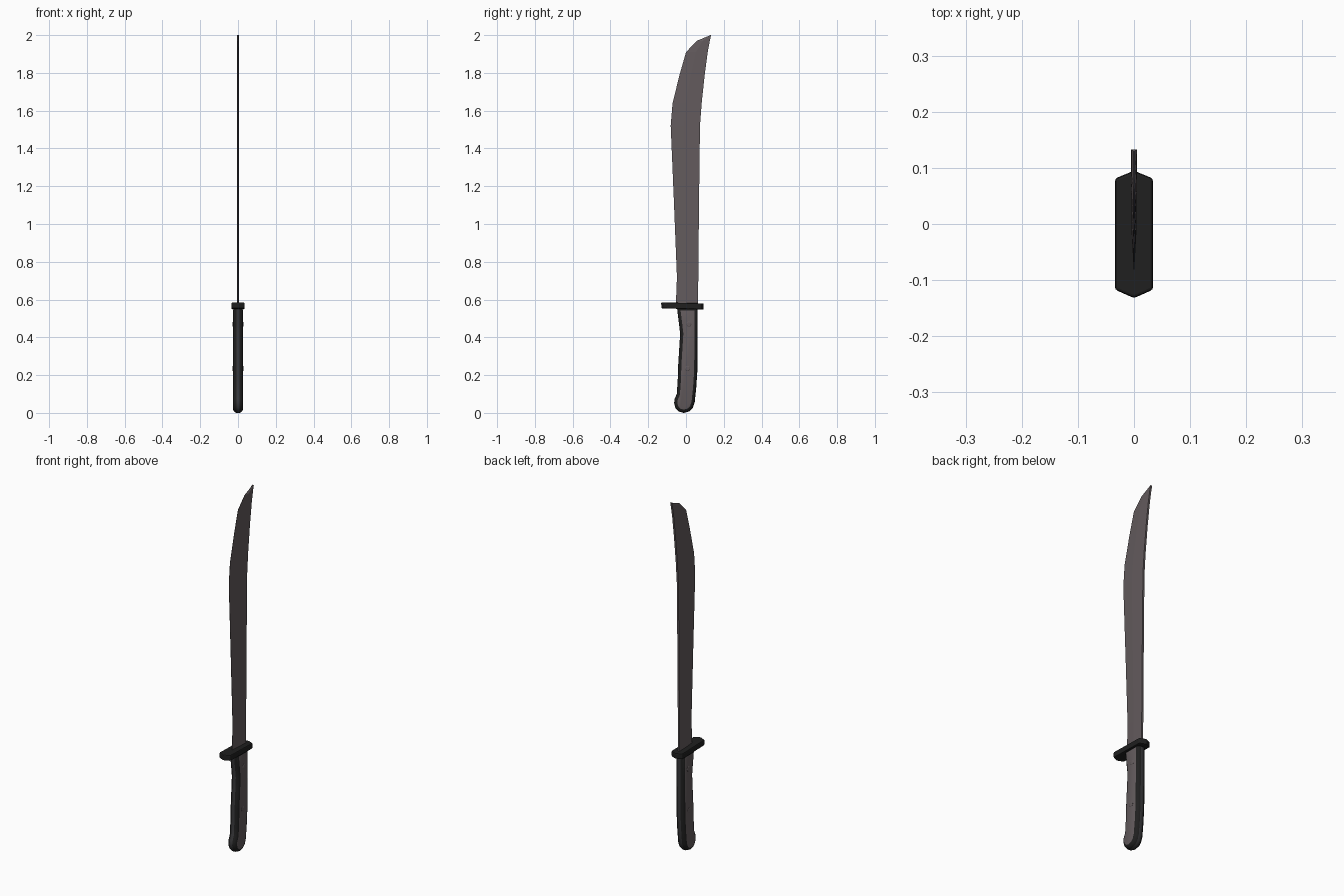
import bpy, bmesh, math
from mathutils import Vector

if "Cube" in bpy.data.objects:
    bpy.data.objects.remove(bpy.data.objects["Cube"])


def material(name, rgb):
    m = bpy.data.materials.new(name)
    m.diffuse_color = (*rgb, 1)
    m.use_nodes = True
    m.node_tree.nodes["Principled BSDF"].inputs["Base Color"].default_value = m.diffuse_color
    return m


STEEL = material("warm grey steel", (0.125, 0.105, 0.11))
BLACK = material("black", (0.014, 0.014, 0.014))
CHARCOAL = material("charcoal edge", (0.04, 0.04, 0.043))


def finish(bm, name, mats, smooth=None):
    bmesh.ops.recalc_face_normals(bm, faces=bm.faces)
    me = bpy.data.meshes.new(name)
    bm.to_mesh(me)
    bm.free()
    ob = bpy.data.objects.new(name, me)
    bpy.context.collection.objects.link(ob)
    for m in mats:
        me.materials.append(m)
    if smooth:
        bpy.ops.object.select_all(action='DESELECT')
        ob.select_set(True)
        bpy.context.view_layer.objects.active = ob
        bpy.ops.object.shade_smooth_by_angle(angle=math.radians(smooth))
    return ob


def inset(pts, d):
    """Move a counter-clockwise (y, z) outline inwards by d."""
    out, n = [], len(pts)
    for i in range(n):
        p, a, b = Vector(pts[i]), Vector(pts[i - 1]), Vector(pts[(i + 1) % n])
        u, v = (p - a).normalized(), (b - p).normalized()
        n1, n2 = Vector((-u.y, u.x)), Vector((-v.y, v.x))
        m = (n1 + n2).normalized()
        out.append(p + m * (d / max(0.5, m.dot(n1))))
    return out


def loft(bm, rings):
    """Skin a stack of vertex rings and cap both ends."""
    vs = [[bm.verts.new(p) for p in r] for r in rings]
    n = len(vs[0])
    for a, b in zip(vs, vs[1:]):
        for i in range(n):
            bm.faces.new((a[i], a[(i + 1) % n], b[(i + 1) % n], b[i]))
    bm.faces.new(vs[0])
    bm.faces.new(vs[-1])


# Blade: wedge section rows of (z, cutting edge y, spine y)
rows = [(0.56, -0.054, 0.064), (0.72, -0.048, 0.065), (1.12, -0.064, 0.069),
        (1.52, -0.081, 0.074), (1.64, -0.071, 0.083), (1.79, -0.034, 0.099),
        (1.91, 0.0, 0.115), (1.97, 0.058, 0.126), (2.0, 0.13, 0.133)]
bm = bmesh.new()
rings = []
for z, e, s in rows:
    m = e + (s - e) * 0.45
    rings.append([(0.0006, e, z), (0.0045, m, z), (0.005, s, z),
                  (-0.005, s, z), (-0.0045, m, z), (-0.0006, e, z)])
loft(bm, rings)
finish(bm, "blade", [STEEL])

# Guard: pointed, slightly tilted bar with softened edges
plan = [(0, -0.132), (0.034, -0.117), (0.034, 0.081),
        (0, 0.095), (-0.034, 0.081), (-0.034, -0.117)]
bm = bmesh.new()
loft(bm, [[(x, y, z - 0.025 * y) for x, y in plan] for z in (0.550, 0.582)])
guard = finish(bm, "guard", [BLACK])
bev = guard.modifiers.new("soft edges", 'BEVEL')
bev.width, bev.segments = 0.005, 2

# Grip: outline in (y, z), counter-clockwise, rounded out to the flat side panels
outline = [(-0.048, 0.56), (-0.037, 0.47), (-0.031, 0.42), (-0.036, 0.34),
           (-0.041, 0.26), (-0.044, 0.17), (-0.049, 0.10), (-0.060, 0.075),
           (-0.063, 0.052), (-0.056, 0.026), (-0.038, 0.007), (-0.012, 0.0),
           (0.018, 0.008), (0.036, 0.027), (0.046, 0.055), (0.054, 0.13),
           (0.060, 0.22), (0.062, 0.40), (0.062, 0.56)]
steps = [(0.008, 0), (0.016, 0.003), (0.022, 0.008), (0.026, 0.017)]
profile = [(-x, d) for x, d in reversed(steps)] + steps
bm = bmesh.new()
loft(bm, [[(x, p[0], p[1]) for p in inset(outline, d)] for x, d in profile])
bmesh.ops.recalc_face_normals(bm, faces=bm.faces)
for f in bm.faces:
    if abs(f.normal.x) > 0.95:
        f.material_index = 1          # side panels
    elif abs(f.calc_center_median().x) < 0.002:
        f.material_index = 2          # tang strip round the rim
finish(bm, "grip", [BLACK, STEEL, CHARCOAL], 40)

# Rivets through the grip
for i, (y, z) in enumerate([(0.015, 0.47), (0.008, 0.235)]):
    bm = bmesh.new()
    loft(bm, [[(x, y + r * math.cos(t * math.tau / 12), z + r * math.sin(t * math.tau / 12))
               for t in range(12)]
              for x, r in ((-0.029, 0.010), (-0.027, 0.014), (0.027, 0.014), (0.029, 0.010))])
    finish(bm, f"rivet_{i + 1}", [STEEL])
